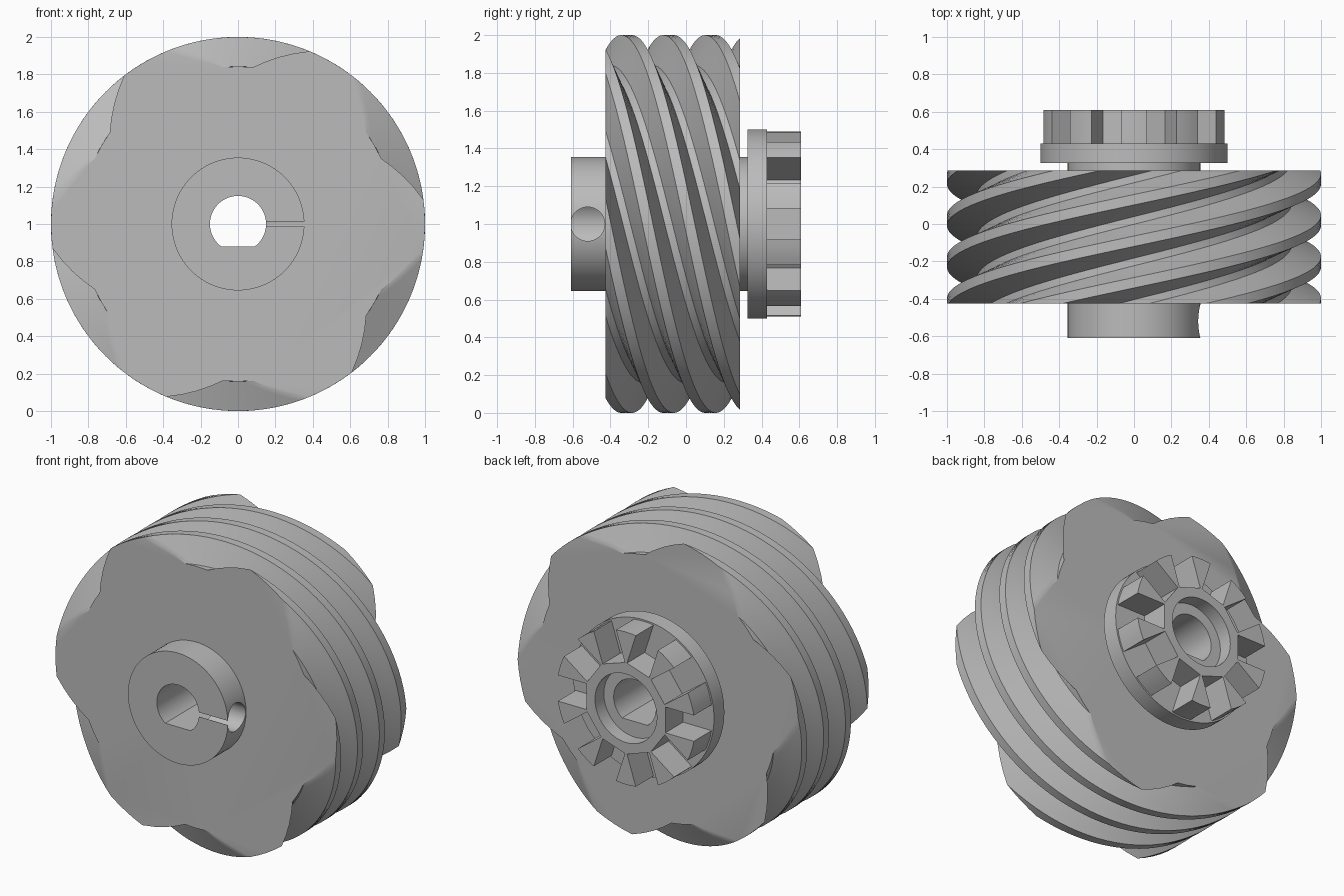
import bpy, bmesh, math
from math import sin, cos, pi, radians

if "Cube" in bpy.data.objects:
    bpy.data.objects.remove(bpy.data.objects["Cube"], do_unlink=True)

grey = bpy.data.materials.new("plain grey")
grey.use_nodes = True
COLOUR = (0.5, 0.5, 0.5, 1)
grey.diffuse_color = COLOUR
grey.node_tree.nodes["Principled BSDF"].inputs["Base Color"].default_value = COLOUR

AXIS_Z = 1.0
FRONT, BACK = -0.425, 0.285   # ends of the threaded body
STARTS = 6
LEAD = 1.332


def prism(name, outline, y0, y1, steps=1, twist=0.0):
    """Extrude a polar outline (radius, clockwise angle from top) along y."""
    bm = bmesh.new()
    rings = []
    for s in range(steps + 1):
        t = s / steps
        rings.append([bm.verts.new((r * sin(a + twist * t), y0 + (y1 - y0) * t,
                                    AXIS_Z + r * cos(a + twist * t))) for r, a in outline])
    n = len(outline)
    for low, high in zip(rings, rings[1:]):
        for i in range(n):
            j = (i + 1) % n
            bm.faces.new((low[i], low[j], high[j], high[i]))
    bm.faces.new(rings[0])
    bm.faces.new(rings[-1])
    bmesh.ops.recalc_face_normals(bm, faces=bm.faces)
    mesh = bpy.data.meshes.new(name)
    bm.to_mesh(mesh)
    bm.free()
    mesh.materials.append(grey)
    obj = bpy.data.objects.new(name, mesh)
    bpy.context.collection.objects.link(obj)
    return obj


def circle(radius, n=96):
    return [(radius, 2 * pi * i / n) for i in range(n)]


def activate(obj):
    bpy.ops.object.select_all(action="DESELECT")
    obj.select_set(True)
    bpy.context.view_layer.objects.active = obj


def cut(obj, cutter):
    mod = obj.modifiers.new("cut", "BOOLEAN")
    mod.operation = "DIFFERENCE"
    mod.solver = "EXACT"
    mod.object = cutter
    activate(obj)
    bpy.ops.object.modifier_apply(modifier=mod.name)


# Thread cross-section: rounded floor, sloped flanks and outer land per start
FLOOR_R, FLOOR_HALF, LAND_START = 0.842, 5.5, 22.5
section = []
for k in range(STARTS):
    for deg in (-22.5, -18, -14, -9.5, -5.5, 0, 5.5, 9.5, 14, 18, 22.5, 26, 30, 34):
        t = min(max((abs(deg) - FLOOR_HALF) / (LAND_START - FLOOR_HALF), 0), 1)
        section.append((FLOOR_R + (1 - FLOOR_R) * t, radians(deg + 60 * k)))
worm = prism("threaded_body", section, FRONT, BACK, 64, 2 * pi * (BACK - FRONT) / LEAD)

# Hubs and collar
front_hub = prism("front_hub", circle(0.355), -0.61, FRONT)
rear_hub = prism("rear_hub", circle(0.355), BACK, 0.325)
collar = prism("rear_collar", circle(0.5), 0.325, 0.43)

# Ten-tooth coupling with parallel-sided gaps
TEETH, GAP, CORE, TIP = 10, 0.083, 0.28, 0.49
half = pi / TEETH
root = (math.hypot(CORE, GAP), math.atan2(GAP, CORE))
edge = math.asin(GAP / TIP)
star = []
for i in range(TEETH):
    a = pi / 2 + 2 * half * i
    star.append((root[0], a + root[1]))
    star += [(TIP, a + edge + (2 * half - 2 * edge) * s / 4) for s in range(5)]
    star.append((root[0], a + 2 * half - root[1]))
coupling = prism("coupling_teeth", star, 0.43, 0.61)

# Cutters: flat-bottomed shaft bore, rear recess, screw hole and slot
flat = math.acos(0.12 / 0.15)
bore = prism("bore_cutter", [(0.15, -pi + flat + (2 * pi - 2 * flat) * i / 48)
                             for i in range(49)], -0.8, 0.8)
recess = prism("recess_cutter", circle(0.22, 64), 0.52, 0.8)
bpy.ops.mesh.primitive_cylinder_add(vertices=48, radius=0.09, depth=0.5,
                                    location=(0.32, -0.52, AXIS_Z), rotation=(0, pi / 2, 0))
screw = bpy.context.object
bpy.ops.mesh.primitive_cube_add(size=1, location=(0.3, -0.57, AXIS_Z))
slot = bpy.context.object
slot.scale = (0.4, 0.2, 0.028)

parts = [worm, front_hub, rear_hub, collar, coupling]
for part in parts:
    cut(part, bore)
cut(coupling, recess)
cut(front_hub, screw)
cut(front_hub, slot)
for cutter in (bore, recess, screw, slot):
    bpy.data.objects.remove(cutter, do_unlink=True)

for part in parts:
    activate(part)
    bpy.ops.object.shade_smooth_by_angle(angle=radians(25))
